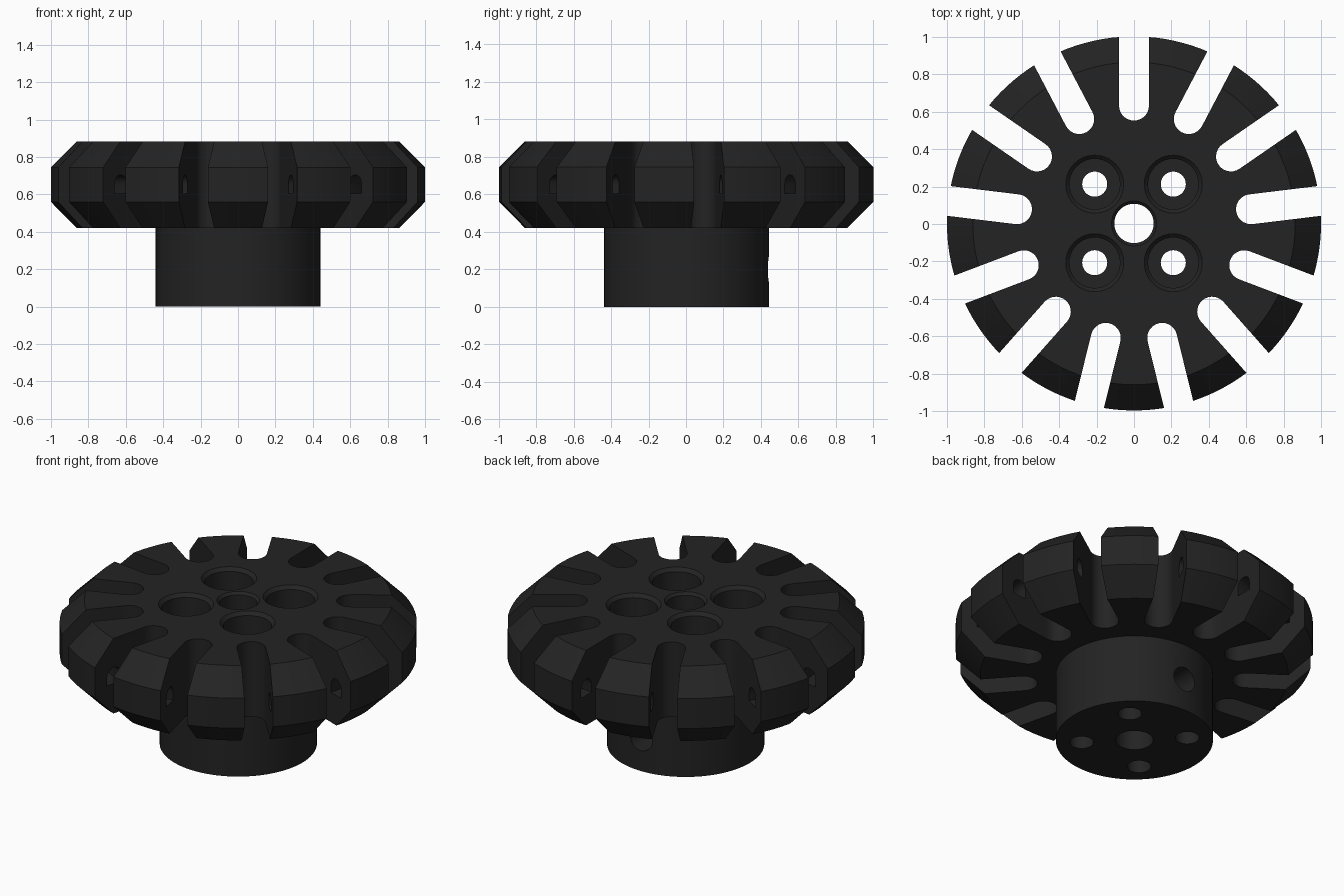
import bpy, bmesh, math
from mathutils import Matrix, Vector

if "Cube" in bpy.data.objects:
    bpy.data.objects.remove(bpy.data.objects["Cube"])

TEETH = 13
TAU = 2 * math.pi


def finish(bm, name):
    bmesh.ops.remove_doubles(bm, verts=bm.verts, dist=1e-6)
    bmesh.ops.recalc_face_normals(bm, faces=bm.faces)
    mesh = bpy.data.meshes.new(name)
    bm.to_mesh(mesh)
    bm.free()
    obj = bpy.data.objects.new(name, mesh)
    bpy.context.collection.objects.link(obj)
    return obj


def lathe(bm, profile, steps, at=(0, 0, 0)):
    """Revolve a closed (radius, z) profile around a vertical axis."""
    rings = []
    for i in range(steps):
        a = TAU * i / steps
        rings.append([bm.verts.new(Vector((r * math.cos(a), r * math.sin(a), z)) + Vector(at))
                      for r, z in profile])
    n = len(profile)
    for i in range(steps):
        p, q = rings[i], rings[(i + 1) % steps]
        for j in range(n):
            k = (j + 1) % n
            if profile[j][0] == 0 and profile[k][0] == 0:
                continue                      # segment lying on the axis
            if profile[j][0] == 0:
                bm.faces.new((p[j], q[k], p[k]))
            elif profile[k][0] == 0:
                bm.faces.new((p[j], q[j], p[k]))
            else:
                bm.faces.new((p[j], q[j], q[k], p[k]))


def cut(target, cutter):
    cutter.hide_render = True
    mod = target.modifiers.new("cut", 'BOOLEAN')
    mod.operation, mod.solver, mod.object = 'DIFFERENCE', 'EXACT', cutter
    bpy.context.view_layer.objects.active = target
    bpy.ops.object.modifier_apply(modifier=mod.name)
    bpy.data.objects.remove(cutter)


# Chamfered wheel with its hub and central bore
bm = bmesh.new()
lathe(bm, [(0.105, 0), (0.44, 0), (0.44, 0.42), (0.862, 0.42), (1, 0.56),
           (1, 0.745), (0.862, 0.883), (0.12, 0.883), (0.105, 0.868)], TEETH * 10)
wheel = finish(bm, "toothed_wheel")

# Arched ring tunnel running through all the teeth
bm = bmesh.new()
arch = [(0.81, 0.605), (0.91, 0.605)]
arch += [(0.86 + 0.05 * math.cos(math.pi * i / 8), 0.655 + 0.05 * math.sin(math.pi * i / 8))
         for i in range(9)]
lathe(bm, arch, TEETH * 6)
cut(wheel, finish(bm, "ring_tunnel_cutter"))

# Round-ended radial slots between the teeth
bm = bmesh.new()
for s in range(TEETH):
    turn = Matrix.Rotation(math.pi / 2 + TAU * s / TEETH, 4, 'Z')
    outline = [(1.2, 0.08)]
    outline += [(0.63 + 0.08 * math.cos(a), 0.08 * math.sin(a))
                for a in (math.pi / 2 + math.pi * i / 14 for i in range(15))]
    outline.append((1.2, -0.08))
    low = [bm.verts.new(turn @ Vector((x, y, 0.3))) for x, y in outline]
    high = [bm.verts.new(turn @ Vector((x, y, 1.0))) for x, y in outline]
    bm.faces.new(low[::-1])
    bm.faces.new(high)
    for i in range(len(low)):
        j = (i + 1) % len(low)
        bm.faces.new((low[i], low[j], high[j], high[i]))
cut(wheel, finish(bm, "slot_cutter"))

# Four bolt holes with chamfered counterbores
bm = bmesh.new()
for sx in (-1, 1):
    for sy in (-1, 1):
        lathe(bm, [(0, -0.1), (0.067, -0.1), (0.067, 0.5), (0.135, 0.5), (0.135, 0.863),
                   (0.155, 0.883), (0.155, 1.0), (0, 1.0)], 40, (0.21 * sx, 0.21 * sy, 0))
cut(wheel, finish(bm, "bolt_hole_cutter"))

# Set screw hole from the back of the hub into the bore
bm = bmesh.new()
bmesh.ops.create_cone(bm, cap_ends=True, segments=32, radius1=0.075, radius2=0.075, depth=0.6,
                      matrix=Matrix.Translation((0, 0.36, 0.2)) @ Matrix.Rotation(math.pi / 2, 4, 'X'))
cut(wheel, finish(bm, "set_screw_cutter"))

# Colour, position and shading
black = bpy.data.materials.new("black plastic")
black.diffuse_color = (0.017, 0.017, 0.017, 1)
black.use_nodes = True
black.node_tree.nodes["Principled BSDF"].inputs["Base Color"].default_value = black.diffuse_color
wheel.data.materials.clear()
wheel.data.materials.append(black)
wheel.data.transform(Matrix.Translation((0, 0.003, 0)))
wheel.select_set(True)
bpy.context.view_layer.objects.active = wheel
bpy.ops.object.shade_smooth_by_angle(angle=math.radians(25))
